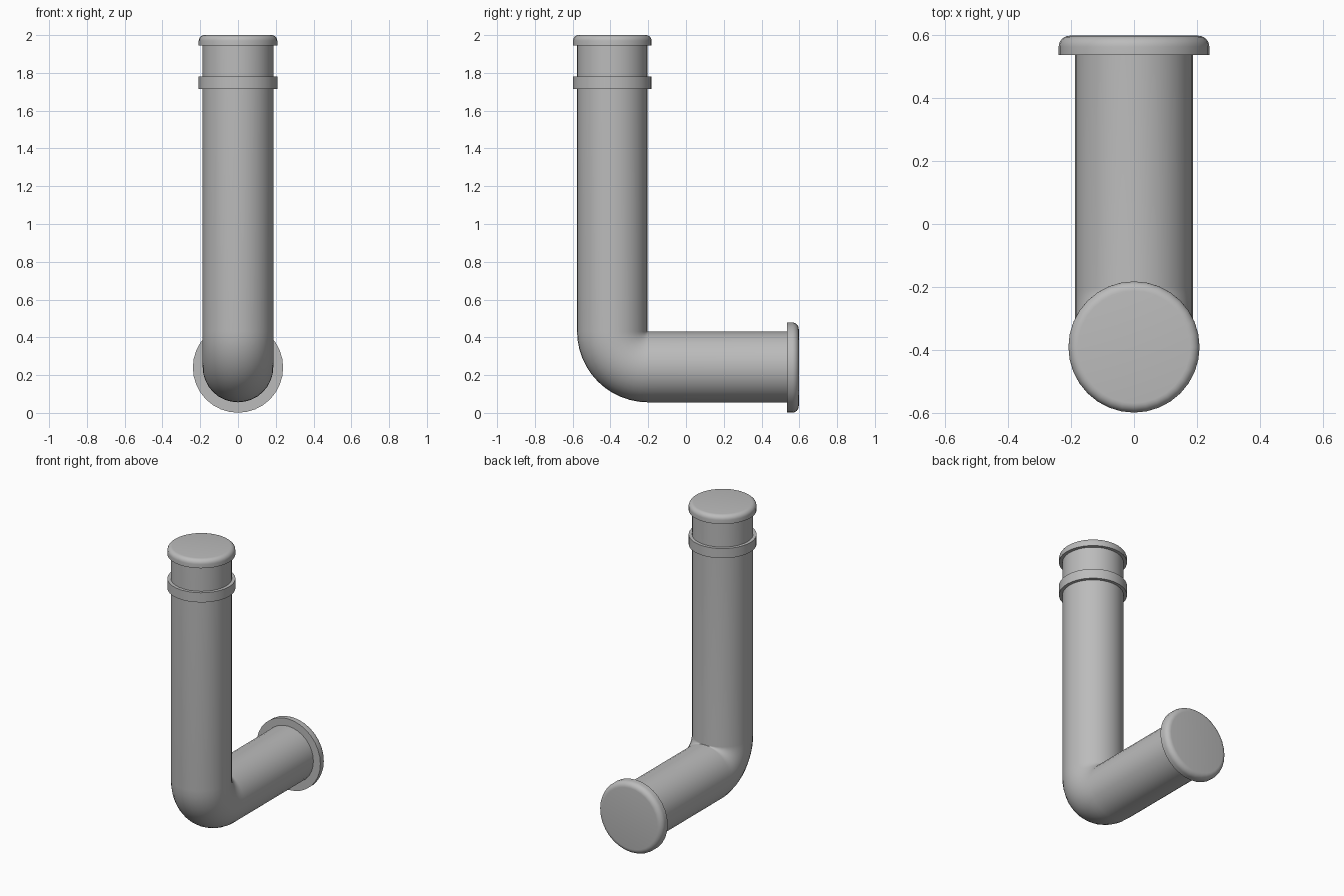
import bpy, bmesh, math
from mathutils import Vector, Matrix

cube = bpy.data.objects.get("Cube")
if cube:
    bpy.data.objects.remove(cube, do_unlink=True)

SEG = 32
R = 0.187
AXIS_Y, AXIS_Z = -0.39, 0.243
BEND = R + 0.002

grey = bpy.data.materials.new("pipe_grey")
grey.use_nodes = True
grey.diffuse_color = (0.5, 0.5, 0.5, 1)
grey.node_tree.nodes["Principled BSDF"].inputs["Base Color"].default_value = (0.5, 0.5, 0.5, 1)


def loft(name, rings, closed=False):
    """Skin a list of (centre, side, up, radius) rings into one smooth object."""
    bm = bmesh.new()
    loops = []
    for centre, side, up, rad in rings:
        loops.append([bm.verts.new(centre + rad * (side * math.cos(a) + up * math.sin(a)))
                      for a in (2 * math.pi * i / SEG for i in range(SEG))])
    pairs = list(zip(loops, loops[1:]))
    if closed:
        pairs.append((loops[-1], loops[0]))
    for a, b in pairs:
        for i in range(SEG):
            j = (i + 1) % SEG
            bm.faces.new((a[i], a[j], b[j], b[i]))
    if not closed:
        bm.faces.new(loops[0])
        bm.faces.new(loops[-1])
    bmesh.ops.recalc_face_normals(bm, faces=bm.faces)
    mesh = bpy.data.meshes.new(name)
    bm.to_mesh(mesh)
    bm.free()
    mesh.materials.append(grey)
    obj = bpy.data.objects.new(name, mesh)
    bpy.context.collection.objects.link(obj)
    bpy.ops.object.select_all(action='DESELECT')
    obj.select_set(True)
    bpy.context.view_layer.objects.active = obj
    bpy.ops.object.shade_smooth_by_angle(angle=math.radians(35))
    return obj


def cap_profile(radius, depth, fillet):
    """Radius and height pairs of a disc with one rounded rim."""
    pts = [(radius, 0)]
    for k in range(7):
        a = math.pi / 2 * k / 6
        pts.append((radius - fillet * (1 - math.cos(a)), depth - fillet * (1 - math.sin(a))))
    return pts


X, Y, Z = Vector((1, 0, 0)), Vector((0, 1, 0)), Vector((0, 0, 1))

# Pipe: upright run, tight elbow, horizontal run
pivot = Vector((0, AXIS_Y + BEND, AXIS_Z + BEND))
path = [(Vector((0, AXIS_Y, 1.96)), X, -Y, R)]
for k in range(13):
    a = math.pi / 2 * k / 12
    out = -Y * math.cos(a) - Z * math.sin(a)
    path.append((pivot + out * BEND, X, out, R))
path.append((Vector((0, 0.55, AXIS_Z)), X, -Z, R))
loft("elbow_pipe", path)

# Rounded cap on the upright end
loft("top_cap", [(Vector((0, AXIS_Y, 1.945 + h)), X, Y, r)
                 for r, h in cap_profile(0.208, 0.055, 0.03)])

# Collar ring below the cap
loft("collar_ring", [(Vector((0, AXIS_Y, z)), X, Y, r)
                     for r, z in ((R - 0.01, 1.715), (0.208, 1.715),
                                  (0.208, 1.78), (R - 0.01, 1.78))], closed=True)

# Wider rounded flange on the rear end
loft("rear_flange", [(Vector((0, 0.536 + h, AXIS_Z - 0.003)), X, Z, r)
                     for r, h in cap_profile(0.239, 0.061, 0.035)])
